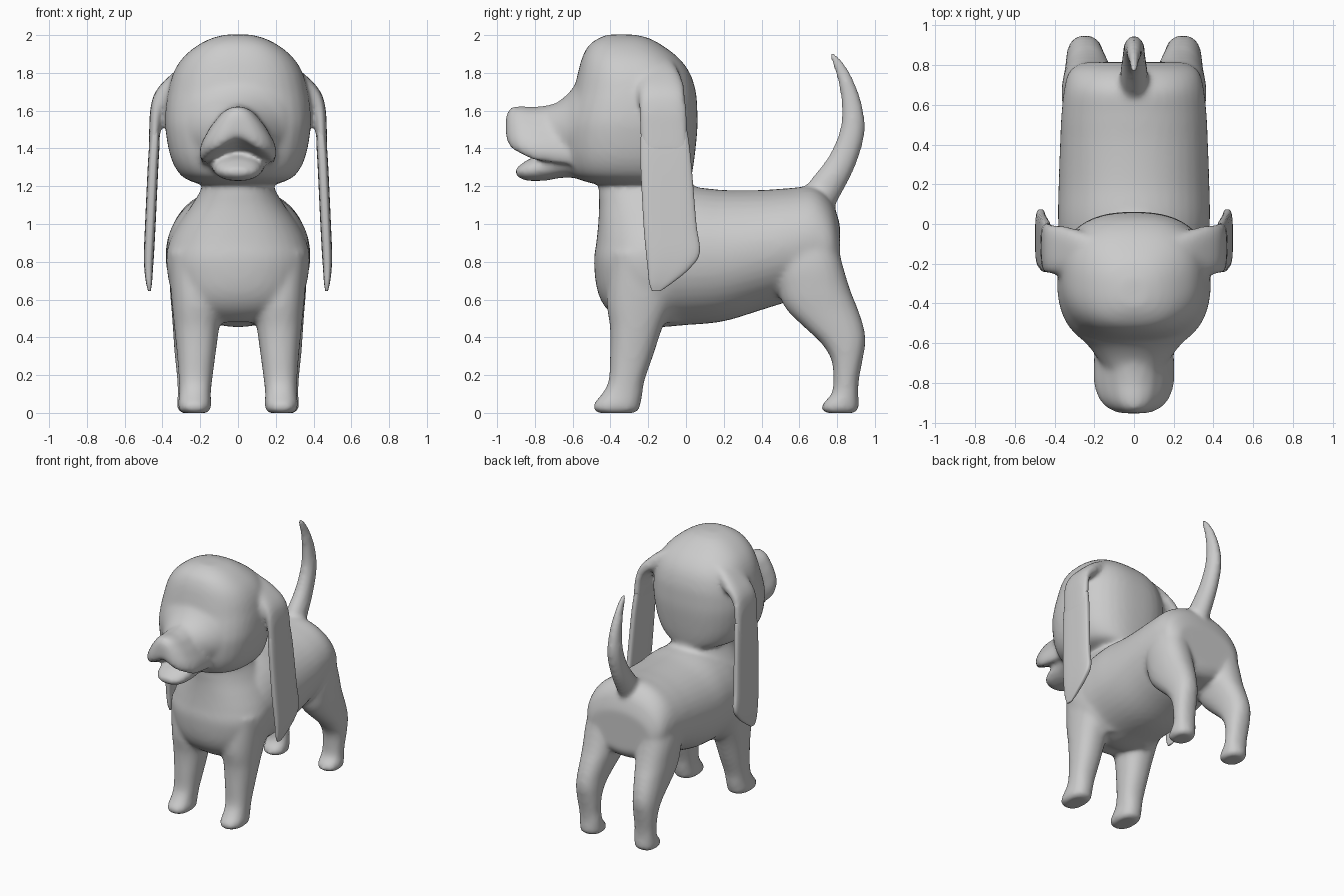
import bpy, bmesh
from math import cos, sin, tau, hypot


def spline(rows, k=5):
    """Catmull-Rom interpolation through rows of numbers."""
    out = []
    for i in range(len(rows) - 1):
        p = [rows[max(0, min(len(rows) - 1, i + d))] for d in (-1, 0, 1, 2)]
        for j in range(k):
            t = j / k
            out.append([0.5 * (2*b + (c-a)*t + (2*a-5*b+4*c-d)*t*t + (3*b-a-3*c+d)*t**3)
                        for a, b, c, d in zip(*p)])
    return out + [list(rows[-1])]


def circle(n, count=40):
    """Unit superellipse outline."""
    pts = []
    for i in range(count):
        c, s = cos(tau * i / count), sin(tau * i / count)
        r = (abs(c) ** n + abs(s) ** n) ** (-1 / n)
        pts.append((c * r, s * r))
    return pts


def skin(bm, rings):
    """Join a list of rings into a closed tube."""
    vs = [[bm.verts.new(p) for p in ring] for ring in rings]
    n = len(vs[0])
    for a, b in zip(vs, vs[1:]):
        for i in range(n):
            bm.faces.new((a[i], a[(i+1) % n], b[(i+1) % n], b[i]))
    bm.faces.new(vs[0])
    bm.faces.new(vs[-1])


def stack(bm, rows, n=2.3, side=1):
    """Horizontal slices: z, y front, y back, x inner, x outer."""
    skin(bm, [[(side * ((x0+x1)/2 + (x1-x0)/2*u), (y0+y1)/2 + (y1-y0)/2*v, z)
               for u, v in circle(n)] for z, y0, y1, x0, x1 in spline(rows)])


def along(bm, rows, n=2.5):
    """Upright slices along y: y, z bottom, z top, half width."""
    skin(bm, [[(w*u, y, (z0+z1)/2 + (z1-z0)/2*v) for u, v in circle(n)]
              for y, z0, z1, w in spline(rows)])


def swept(rows):
    """Path points with unit normals in a plane: (p, q, normal p, normal q, rest)."""
    pts = spline(rows)
    for i, r in enumerate(pts):
        a, b = pts[max(0, i-1)], pts[min(len(pts)-1, i+1)]
        dp, dq = b[0]-a[0], b[1]-a[1]
        l = hypot(dp, dq) or 1
        yield r[0], r[1], -dq/l, dp/l, r[2:]


def flap(bm, rows, s, n=3.5):
    """Flat ear strip: x, z, half thickness, y front, y back."""
    skin(bm, [[(s*(x + nx*t*u), (y0+y1)/2 + (y1-y0)/2*v, z + nz*t*u) for u, v in circle(n)]
              for x, z, nx, nz, (t, y0, y1) in swept(rows)])


def finish(bm, name):
    bmesh.ops.recalc_face_normals(bm, faces=bm.faces)
    for f in bm.faces:
        f.smooth = True
    me = bpy.data.meshes.new(name)
    bm.to_mesh(me)
    bm.free()
    ob = bpy.data.objects.new(name, me)
    bpy.context.collection.objects.link(ob)
    return ob


body = bmesh.new()
# Head
head = [(1.215, -.5, .02, .22), (1.255, -.6, .03, .3), (1.35, -.64, .045, .355),
        (1.5, -.645, .06, .384), (1.6, -.625, .06, .384), (1.7, -.595, .052, .37),
        (1.8, -.572, .02, .342), (1.88, -.55, -.04, .292), (1.945, -.515, -.125, .215),
        (1.985, -.46, -.2, .135), (2.003, -.41, -.28, .06)]
stack(body, [(z, a, b, -w, w) for z, a, b, w in head], 2.5)
# Neck and chest
chest = [(1.32, -.42, 0, .18), (1.2, -.46, .04, .19), (1.1, -.46, .1, .245),
         (1, -.465, .15, .315), (.9, -.475, .15, .365), (.8, -.487, .1, .38),
         (.65, -.47, .1, .355), (.55, -.42, .05, .3), (.48, -.33, 0, .2)]
stack(body, [(z, a, b, -w, w) for z, a, b, w in chest], 2.2)
# Torso
along(body, [(-.36, .56, 1.06, .24), (-.2, .46, 1.16, .36), (0, .465, 1.195, .382),
             (.2, .485, 1.18, .38), (.4, .545, 1.18, .373), (.55, .59, 1.19, .366),
             (.68, .61, 1.195, .352), (.77, .63, 1.12, .325), (.815, .69, 1, .26)], 2.08)
# Muzzle: upper lip profile, wide at the bottom with a raised middle
half = [(0, 1), (.22, .97), (.44, .88), (.71, .63), (.93, .35), (1, .16), (.92, 0), (.62, .06), (.3, .18)]
lip = half + [(0, .25)] + [(-x, z) for x, z in half[:0:-1]]
skin(body, [[(w*u, y, z0 + (z1-z0)*v) for u, v in lip] for y, w, z1, z0 in spline([
    (-.5, .22, 1.73, 1.31), (-.62, .205, 1.67, 1.31), (-.7, .205, 1.637, 1.32),
    (-.8, .205, 1.622, 1.335), (-.88, .178, 1.625, 1.37), (-.93, .13, 1.615, 1.4),
    (-.954, .07, 1.57, 1.45)])])
# Soft bridge from forehead to muzzle
along(body, [(-.45, 1.3, 1.84, .31), (-.56, 1.29, 1.765, .275), (-.62, 1.29, 1.695, .225),
             (-.68, 1.32, 1.645, .18), (-.75, 1.36, 1.61, .13)], 2)
# Lower jaw
along(body, [(-.5, 1.24, 1.42, .17), (-.65, 1.245, 1.4, .15), (-.74, 1.23, 1.375, .138),
             (-.83, 1.228, 1.345, .12), (-.875, 1.24, 1.315, .09), (-.902, 1.258, 1.295, .05)], 2.1)
# Legs
for s in (1, -1):
    stack(body, [(.85, -.4, .02, .1, .375), (.6, -.42, -.06, .08, .352), (.45, -.402, -.125, .1, .337),
                 (.3, -.402, -.175, .12, .322), (.17, -.41, -.22, .137, .313), (.1, -.445, -.23, .144, .312),
                 (.05, -.488, -.24, .142, .317), (.012, -.488, -.25, .147, .312),
                 (-.001, -.46, -.28, .165, .29)], 2.3, s)
    stack(body, [(1, .52, .78, .12, .32), (.8, .48, .825, .1, .362), (.65, .49, .87, .1, .36),
                 (.55, .53, .91, .12, .352), (.45, .63, .942, .143, .345), (.37, .715, .95, .153, .34),
                 (.28, .77, .935, .158, .333), (.17, .78, .915, .16, .322), (.1, .77, .912, .155, .32),
                 (.05, .725, .915, .152, .322), (.012, .72, .91, .155, .318),
                 (-.001, .75, .885, .175, .3)], 2.3, s)
    # Ear root, blended into the head
    flap(body, [(.12, 1.86, .06, -.24, -.08), (.25, 1.795, .06, -.245, -.04), (.345, 1.735, .048, -.25, -.012),
                (.405, 1.675, .04, -.25, -.003), (.432, 1.6, .033, -.25, .003),
                (.44, 1.5, .03, -.245, .012), (.45, 1.36, .024, -.235, .02)], s, 3)
# Tail
skin(body, [[(.8*r*u, y + ny*r*v, z + nz*r*v) for u, v in circle(2)]
            for y, z, ny, nz, (r,) in swept([
                (.66, 1.08, .1), (.745, 1.2, .088), (.83, 1.34, .075), (.882, 1.5, .066),
                (.872, 1.66, .052), (.828, 1.8, .036), (.78, 1.885, .022), (.765, 1.905, .014)])])

# Fuse the parts into one soft skin
dog = finish(body, "dog_body")
rm = dog.modifiers.new("fuse", 'REMESH')
rm.mode = 'VOXEL'
rm.voxel_size = .016
rm.use_smooth_shade = True
sm = dog.modifiers.new("soften", 'SMOOTH')
sm.factor, sm.iterations = .5, 10

# Long flat ears, hanging from the blended roots
ear = [(.438, 1.5, .022, -.236, .005), (.442, 1.43, .027, -.241, .016),
       (.45, 1.3, .028, -.24, .03), (.464, 1, .028, -.225, .055),
       (.471, .85, .027, -.212, .073), (.473, .765, .023, -.203, .02), (.471, .69, .016, -.195, -.07),
       (.469, .645, .007, -.18, -.135)]
for s, name in ((1, "left_ear"), (-1, "right_ear")):
    bm = bmesh.new()
    flap(bm, ear, s)
    finish(bm, name)
